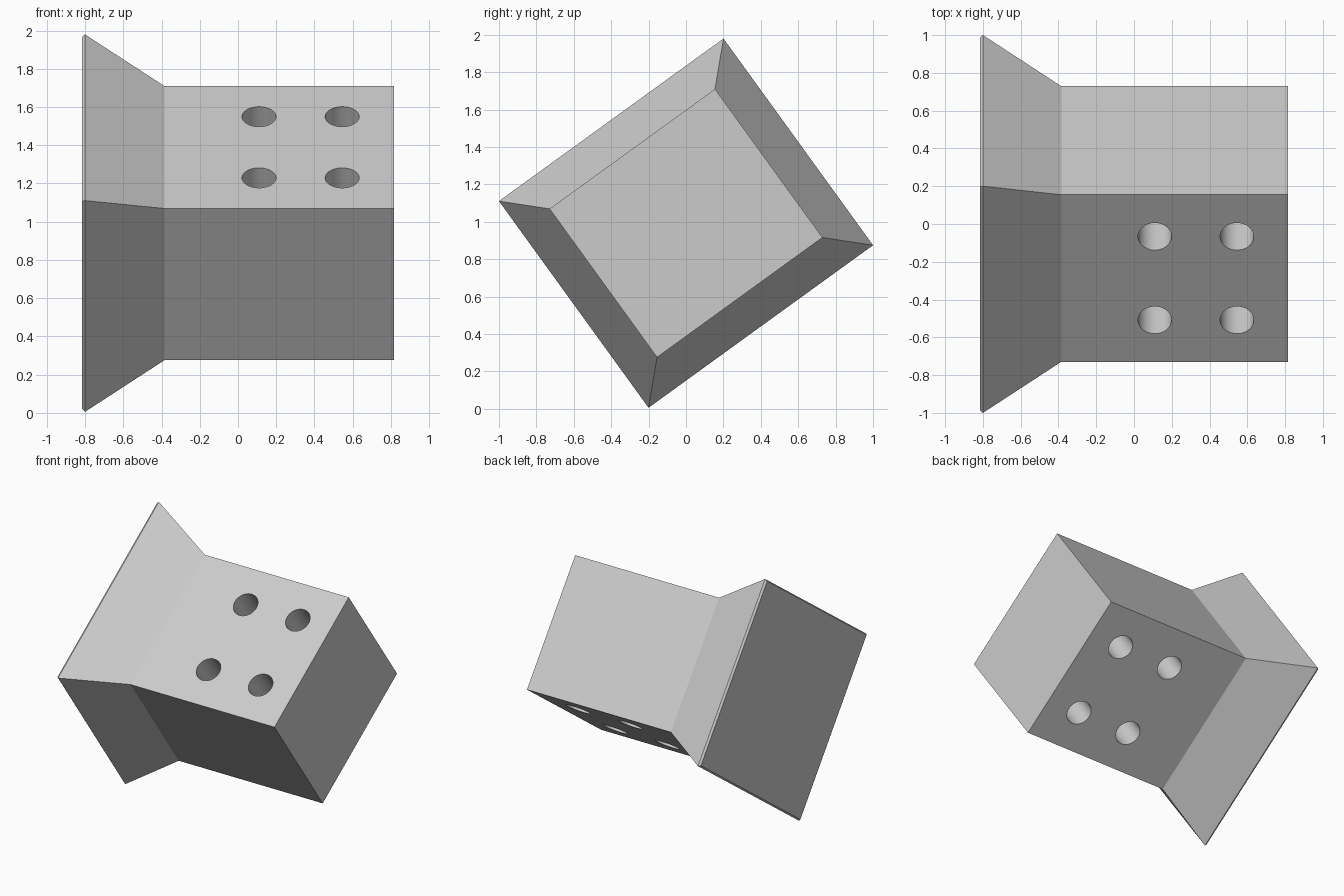
import bpy, bmesh, math
from mathutils import Matrix

cube = bpy.data.objects.get("Cube")
if cube:
    bpy.data.objects.remove(cube, do_unlink=True)

TILT = math.radians(35.9)
CENTRE_Z = 0.9925

grey = bpy.data.materials.new("plain grey")
grey.use_nodes = True
colour = (0.6, 0.6, 0.6, 1)
grey.diffuse_color = colour
grey.node_tree.nodes["Principled BSDF"].inputs["Base Color"].default_value = colour


def add_object(name, bm):
    """Turn a bmesh into an object tilted about the long axis."""
    bmesh.ops.recalc_face_normals(bm, faces=bm.faces)
    mesh = bpy.data.meshes.new(name)
    bm.to_mesh(mesh)
    bm.free()
    mesh.materials.append(grey)
    obj = bpy.data.objects.new(name, mesh)
    obj.location.z = CENTRE_Z
    obj.rotation_euler.x = TILT
    bpy.context.collection.objects.link(obj)
    return obj


# Flared block: rectangular sections (x, half width, half height) along x
sections = [(-0.815, 0.731, 0.672), (-0.80, 0.741, 0.682),
            (-0.385, 0.546, 0.49), (0.815, 0.546, 0.49)]
bm = bmesh.new()
rings = [[bm.verts.new((x, sy * w, sz * h))
          for sy, sz in ((-1, -1), (1, -1), (1, 1), (-1, 1))]
         for x, w, h in sections]
for a, b in zip(rings, rings[1:]):
    for i in range(4):
        j = (i + 1) % 4
        bm.faces.new((a[i], a[j], b[j], b[i]))
bm.faces.new(rings[0])
bm.faces.new(rings[-1])
block = add_object("flared_block", bm)

# Four holes drilled straight through the block
bm = bmesh.new()
for x in (0.11, 0.545):
    for y in (-0.273, 0.273):
        bmesh.ops.create_cone(bm, cap_ends=True, segments=48, radius1=0.089,
                              radius2=0.089, depth=1.4,
                              matrix=Matrix.Translation((x, y, 0)))
cutter = add_object("hole_cutter", bm)
cutter.hide_render = True

drill = block.modifiers.new("holes", 'BOOLEAN')
drill.operation = 'DIFFERENCE'
drill.solver = 'EXACT'
drill.object = cutter
bpy.ops.object.select_all(action='DESELECT')
block.select_set(True)
bpy.context.view_layer.objects.active = block
bpy.ops.object.modifier_apply(modifier=drill.name)
bpy.data.objects.remove(cutter, do_unlink=True)

# Round hole walls, crisp block edges
bpy.ops.object.shade_smooth_by_angle(angle=math.radians(15))
